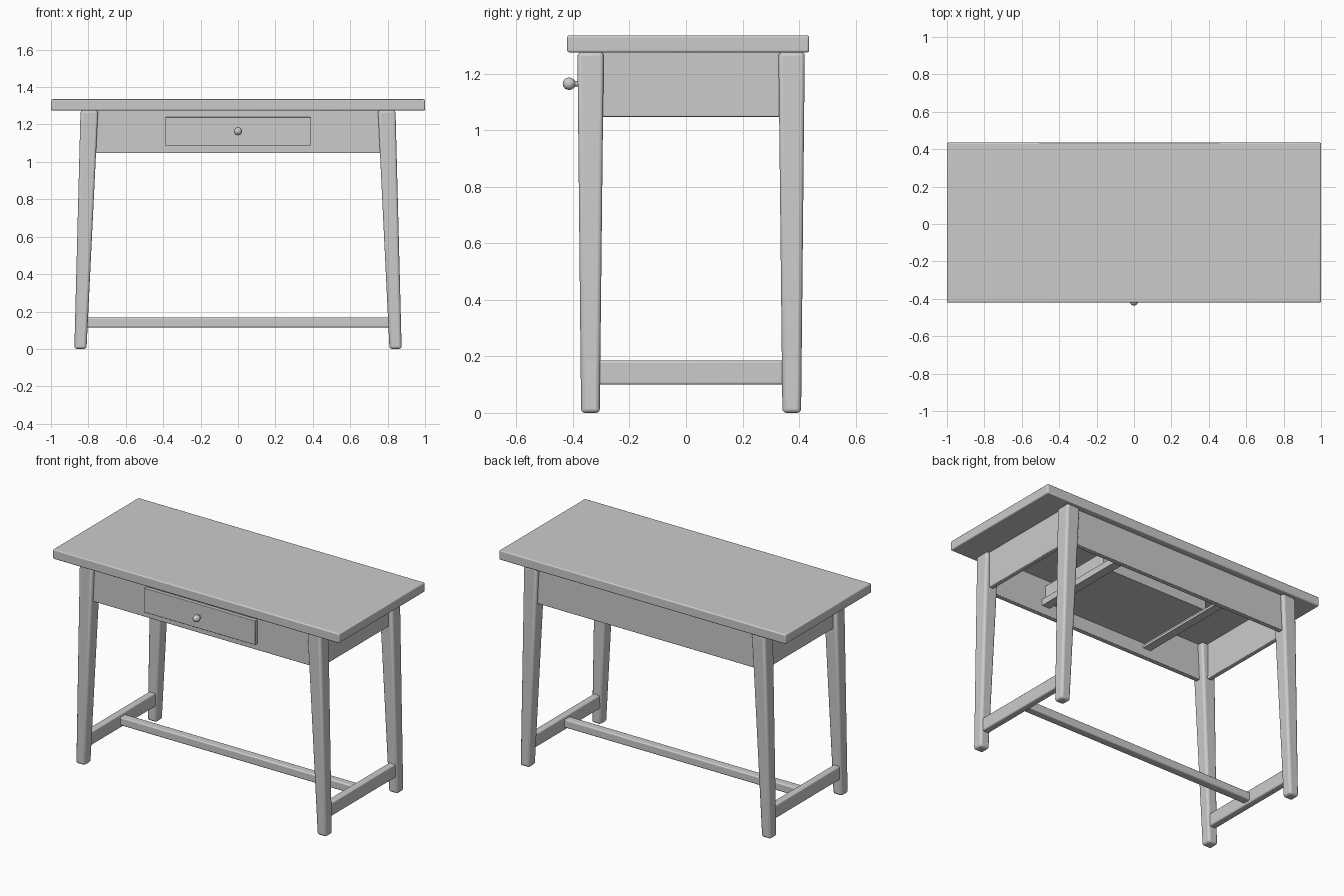
import bpy, bmesh, math

if "Cube" in bpy.data.objects:
    bpy.data.objects.remove(bpy.data.objects["Cube"])

YC = 0.018  # centre of the base in depth


def finish(name, bm, bevel=0.0):
    bmesh.ops.recalc_face_normals(bm, faces=bm.faces)
    me = bpy.data.meshes.new(name)
    bm.to_mesh(me)
    bm.free()
    ob = bpy.data.objects.new(name, me)
    bpy.context.collection.objects.link(ob)
    if bevel:
        m = ob.modifiers.new("Bevel", 'BEVEL')
        m.width = bevel
        m.segments = 3
        m.limit_method = 'ANGLE'
    bpy.ops.object.select_all(action='DESELECT')
    bpy.context.view_layer.objects.active = ob
    ob.select_set(True)
    bpy.ops.object.shade_smooth_by_angle(angle=math.radians(35))
    return ob


def loft(name, low, high, bevel=0.0):
    """Solid between two rectangles, each (x0, x1, y0, y1, z)."""
    bm = bmesh.new()
    rings = []
    for x0, x1, y0, y1, z in (low, high):
        rings.append([bm.verts.new(p) for p in
                      ((x0, y0, z), (x1, y0, z), (x1, y1, z), (x0, y1, z))])
    a, b = rings
    bm.faces.new(a[::-1])
    bm.faces.new(b)
    for i in range(4):
        j = (i + 1) % 4
        bm.faces.new((a[i], a[j], b[j], b[i]))
    return finish(name, bm, bevel)


def box(name, x0, x1, y0, y1, z0, z1, bevel=0.0):
    return loft(name, (x0, x1, y0, y1, z0), (x0, x1, y0, y1, z1), bevel)


def span(s, a, b):
    return tuple(sorted((s * a, s * b)))


# Table top
box("table_top", -1, 1, -0.42, 0.435, 1.275, 1.335, 0.007)

# Tapered, splayed legs
for sx, side in ((-1, "left"), (1, "right")):
    for sy, end in ((-1, "front"), (1, "back")):
        bx, tx = span(sx, 0.81, 0.875), span(sx, 0.748, 0.842)
        by = [YC + v for v in span(sy, 0.323, 0.389)]
        ty = [YC + v for v in span(sy, 0.309, 0.402)]
        loft(f"{end}_{side}_leg", (*bx, *by, 0), (*tx, *ty, 1.276), 0.014)

# Apron boards
box("front_apron", -0.79, 0.79, -0.36, -0.33, 1.047, 1.276, 0.004)
box("back_apron", -0.79, 0.79, 0.366, 0.396, 1.047, 1.276, 0.004)
for s, side in ((-1, "left"), (1, "right")):
    box(f"{side}_apron", *span(s, 0.79, 0.82), -0.32, 0.356, 1.047, 1.276, 0.004)
    # Side stretchers
    box(f"{side}_stretcher", *span(s, 0.815, 0.86), -0.32, 0.356, 0.10, 0.185, 0.008)
    # Drawer sides and the guides that carry them
    box(f"{side}_drawer_side", *span(s, 0.355, 0.375), -0.34, 0.18, 1.115, 1.235)
    box(f"{side}_drawer_guide", *span(s, 0.345, 0.385), -0.335, 0.37, 1.10, 1.115)
    box(f"{side}_guide_fence", *span(s, 0.378, 0.40), -0.335, 0.37, 1.10, 1.14)

# Centre stretcher
box("centre_stretcher", -0.83, 0.83, -0.008, 0.045, 0.115, 0.167, 0.008)

# Drawer front, back and bottom
box("drawer_front", -0.388, 0.388, -0.382, -0.355, 1.087, 1.24, 0.003)
box("drawer_back", -0.355, 0.355, 0.16, 0.18, 1.13, 1.235)
box("drawer_bottom", -0.355, 0.355, -0.34, 0.16, 1.13, 1.142)

# Turned knob: profile of (radius, depth) spun around the depth axis
profile = [(0, -0.436), (0.010, -0.434), (0.018, -0.427), (0.022, -0.416),
           (0.021, -0.406), (0.016, -0.398), (0.009, -0.392), (0.009, -0.378), (0, -0.378)]
bm = bmesh.new()
vs = [bm.verts.new((r, y, 1.164)) for r, y in profile]
es = [bm.edges.new(p) for p in zip(vs, vs[1:])]
bmesh.ops.spin(bm, geom=vs + es, cent=(0, 0, 1.164), axis=(0, 1, 0),
               angle=math.tau, steps=24, use_duplicate=False)
bmesh.ops.remove_doubles(bm, verts=bm.verts, dist=0.0003)
finish("drawer_knob", bm)
